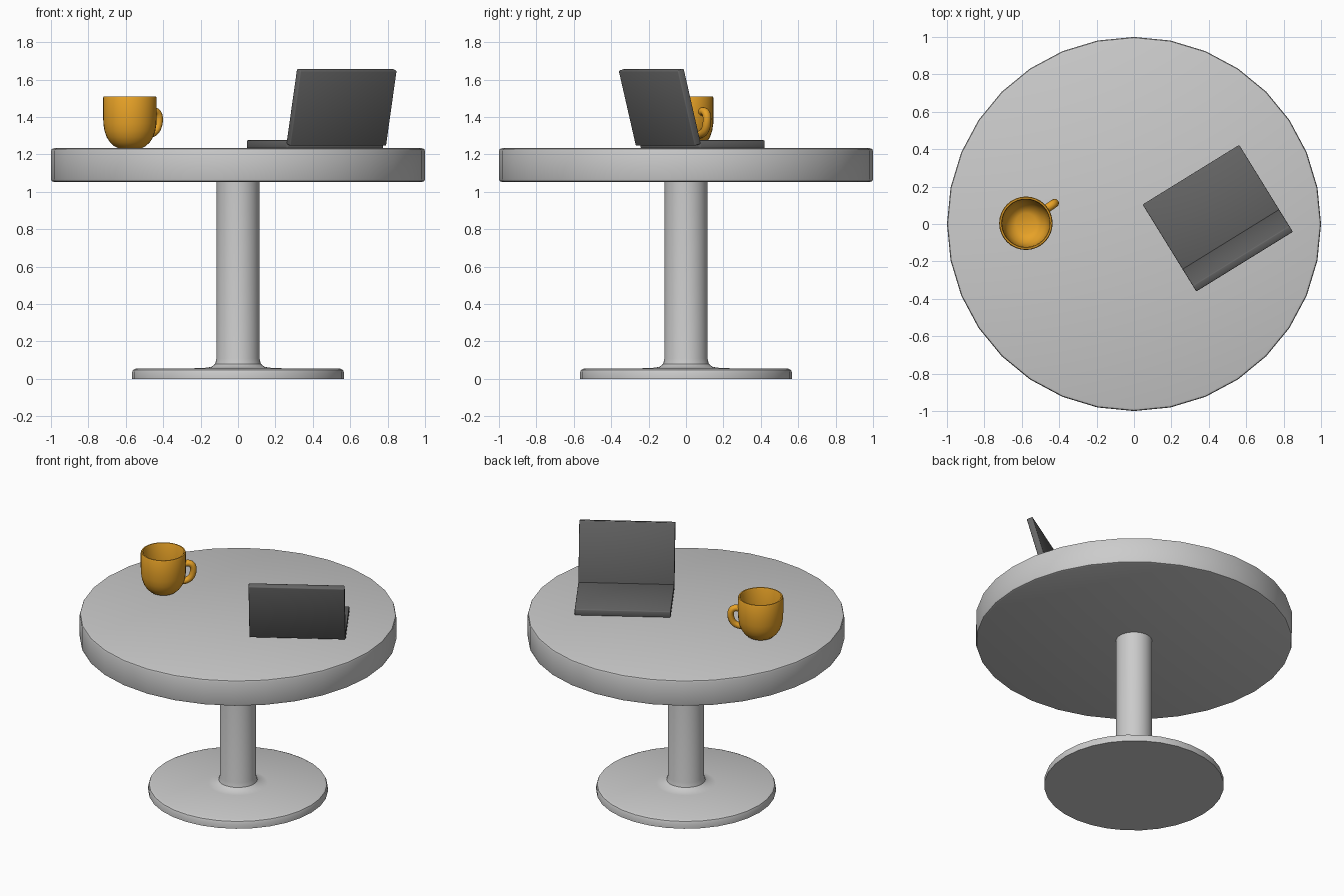
import bpy, bmesh
from math import sin, cos, pi, radians
from mathutils import Matrix, Vector

if "Cube" in bpy.data.objects:
    bpy.data.objects.remove(bpy.data.objects["Cube"])


def material(name, rgb):
    m = bpy.data.materials.new(name)
    m.diffuse_color = (*rgb, 1)
    m.use_nodes = True
    m.node_tree.nodes["Principled BSDF"].inputs["Base Color"].default_value = m.diffuse_color
    return m


def add_mesh(name, bm, mat=None, angle=35):
    bmesh.ops.recalc_face_normals(bm, faces=bm.faces)
    me = bpy.data.meshes.new(name)
    bm.to_mesh(me)
    bm.free()
    ob = bpy.data.objects.new(name, me)
    bpy.context.collection.objects.link(ob)
    if mat:
        me.materials.append(mat)
    bpy.ops.object.select_all(action='DESELECT')
    ob.select_set(True)
    bpy.context.view_layer.objects.active = ob
    bpy.ops.object.shade_smooth_by_angle(angle=radians(angle))
    return ob


def lathe(name, profile, center=(0, 0), sides=32, mat=None, angle=35):
    """Spin (radius, z) points that start and end on the axis."""
    bm = bmesh.new()
    verts = [bm.verts.new((r, 0, z)) for r, z in profile]
    edges = [bm.edges.new(p) for p in zip(verts, verts[1:])]
    bmesh.ops.spin(bm, geom=verts + edges, cent=(0, 0, 0), axis=(0, 0, 1),
                   angle=2 * pi, steps=sides, use_duplicate=False)
    bmesh.ops.remove_doubles(bm, verts=bm.verts, dist=1e-4)
    bmesh.ops.translate(bm, verts=bm.verts, vec=(*center, 0))
    return add_mesh(name, bm, mat, angle)


def slab(name, size, center, matrix, mat, bevel=0.006):
    """Softly bevelled box placed in a local frame."""
    bm = bmesh.new()
    bmesh.ops.create_cube(bm, size=1, matrix=Matrix.Translation(center) @ Matrix.Diagonal((*size, 1)))
    bmesh.ops.bevel(bm, geom=bm.edges[:], offset=bevel, segments=2, profile=0.5, affect='EDGES')
    bmesh.ops.transform(bm, matrix=matrix, verts=bm.verts)
    return add_mesh(name, bm, mat, 50)


orange = material("orange_glaze", (0.8, 0.36, 0.02))
dark = material("dark_grey", (0.13, 0.13, 0.13))

# Table: round top, and pedestal with foot disc and fillet
TOP = 1.233
lathe("table_top", [(0, 1.053), (0.985, 1.053), (0.996, 1.057), (1.0, 1.068),
                    (1.0, TOP - 0.015), (0.996, TOP - 0.004), (0.985, TOP), (0, TOP)])
lathe("pedestal", [(0, 0), (0.567, 0), (0.567, 0.032), (0.561, 0.048), (0.545, 0.055),
                   (0.19, 0.057), (0.143, 0.064), (0.122, 0.08), (0.115, 0.11),
                   (0.115, 1.06), (0, 1.06)])

# Mug body: rounded bowl bottom, straight wall, hollow inside
MUG = (-0.578, 0.004)
lathe("mug_body", [(0, TOP), (0.062, TOP), (0.084, 1.244), (0.106, 1.264), (0.124, 1.292),
                   (0.136, 1.326), (0.142, 1.365), (0.143, 1.4), (0.143, 1.503), (0.139, 1.511),
                   (0.131, 1.511), (0.127, 1.503), (0.126, 1.39), (0.119, 1.332), (0.105, 1.295),
                   (0.08, 1.265), (0.055, 1.253), (0, 1.251)], MUG, 32, orange, 50)

# Mug handle: tube swept along a smoothed loop in a vertical plane
ctrl = [(0.132, 1.426), (0.155, 1.433), (0.179, 1.425), (0.191, 1.398),
        (0.187, 1.36), (0.173, 1.33), (0.15, 1.313), (0.122, 1.306)]
path = [Vector(p) for p in ctrl]
for _ in range(2):
    mids = [p.lerp(q, t) for p, q in zip(path, path[1:]) for t in (0.25, 0.75)]
    path = [path[0]] + mids + [path[-1]]
bm = bmesh.new()
rings = []
for i, p in enumerate(path):
    t = (path[min(i + 1, len(path) - 1)] - path[max(i - 1, 0)]).normalized()
    ring = []
    for k in range(12):
        a = 2 * pi * k / 12
        s = 0.021 * cos(a)
        ring.append(bm.verts.new((p.x - t.y * s, 0.023 * sin(a), p.y + t.x * s)))
    rings.append(ring)
for a, b in zip(rings, rings[1:]):
    for k in range(12):
        bm.faces.new((a[k - 1], a[k], b[k], b[k - 1]))
bm.faces.new(rings[0])
bm.faces.new(rings[-1])
bmesh.ops.transform(bm, verts=bm.verts, matrix=Matrix.Translation((*MUG, 0)) @ Matrix.Rotation(radians(35), 4, 'Z'))
add_mesh("mug_handle", bm, orange, 50)

# Laptop: flat base and a lid leaning back 15 degrees from the hinge
W, D, LID = 0.607, 0.41, 0.416
frame = Matrix.Translation((0.046, 0.104, TOP)) @ Matrix.Rotation(radians(31.7), 4, 'Z')
slab("laptop_base", (W, D, 0.043), (W / 2, -D / 2, 0.0215), frame, dark)
hinge = frame @ Matrix.Translation((0, -0.44, 0.013)) @ Matrix.Rotation(radians(15), 4, 'X')
slab("laptop_lid", (W, 0.04, LID), (W / 2, 0.02, LID / 2), hinge, dark)
